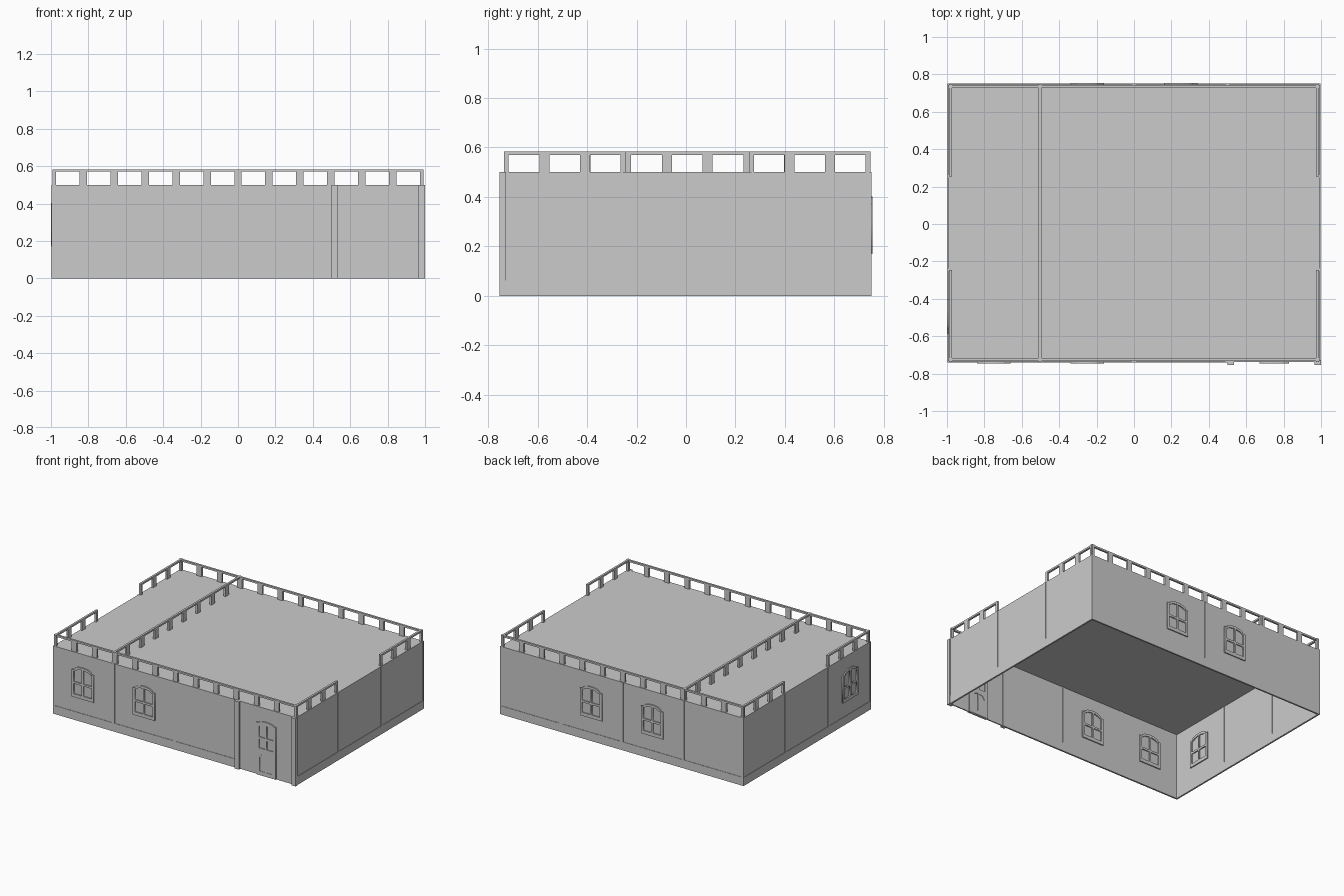
import bpy, bmesh, math
from mathutils import Matrix, Vector

if "Cube" in bpy.data.objects:
    bpy.data.objects.remove(bpy.data.objects["Cube"])

HX, HY, CY = 0.996, 0.745, 0.005      # half sizes of the wall box, y centre
ROOF, TOP = 0.5, 0.583


def boxes(name, M, items):
    """One object from boxes given as (u0, u1, d0, d1, z0, z1) in wall space."""
    bm = bmesh.new()
    for u0, u1, d0, d1, z0, z1 in items:
        mat = (M @ Matrix.Translation(((u0 + u1) / 2, (d0 + d1) / 2, (z0 + z1) / 2))
               @ Matrix.Diagonal((u1 - u0, d1 - d0, z1 - z0, 1)))
        bmesh.ops.create_cube(bm, size=1, matrix=mat)
    me = bpy.data.meshes.new(name)
    bm.to_mesh(me)
    bm.free()
    ob = bpy.data.objects.new(name, me)
    bpy.context.collection.objects.link(ob)
    return ob


def cutout(name, M, u, loops, half):
    """Flat plate with holes: first loop is the outline, the rest are openings."""
    cu = bpy.data.curves.new(name, 'CURVE')
    cu.dimensions = '2D'
    cu.fill_mode = 'BOTH'
    cu.extrude = half
    for pts in loops:
        sp = cu.splines.new('POLY')
        sp.points.add(len(pts) - 1)
        for p, (x, y) in zip(sp.points, pts):
            p.co = (x, y, 0, 1)
        sp.use_cyclic_u = True
    ob = bpy.data.objects.new(name, cu)
    ob.matrix_world = M @ Matrix.Translation((u, 0, 0)) @ Matrix.Rotation(math.pi / 2, 4, 'X')
    bpy.context.collection.objects.link(ob)
    bpy.context.view_layer.objects.active = ob
    ob.select_set(True)
    bpy.ops.object.convert(target='MESH')
    bpy.context.view_layer.objects.active.select_set(False)


def outline(w, z0, shoulder, top):
    """Rectangle with square shoulders and a low arch."""
    a = w - 0.018
    arch = [(a * math.cos(math.pi * i / 8), shoulder + (top - shoulder) * math.sin(math.pi * i / 8))
            for i in range(9)]
    return [(-w, z0), (w, z0), (w, shoulder)] + arch + [(-w, shoulder)]


def panes(x0, x1, za, zb, zc, side_top, mid_top):
    """Four panes, mirrored about the centre, upper ones with a curved top."""
    low = [(x0, za), (x1, za), (x1, zb), (x0, zb)]
    xm = x0 + (x1 - x0) * 0.55
    up = [(x0, zc), (x1, zc), (x1, side_top), (xm, mid_top - 0.007), (x0 + 0.008, mid_top), (x0, mid_top)]
    return [[(s * x, z) for x, z in p] for s in (1, -1) for p in (low, up)]


def wall_space(x, y, deg):
    return Matrix.Translation((x, y, 0)) @ Matrix.Rotation(math.radians(deg), 4, 'Z')


def railing(name, M, u0, u1, d=0.009, step=1 / 6):
    """Top rail with flat posts, thin posts at both ends."""
    a, b = d - 0.0075, d + 0.0075
    items = [(u0, u1, a, b, TOP - 0.013, TOP)]
    n = round((u1 - u0) / step)
    for i in range(n + 1):
        c = u0 + (u1 - u0) * i / n
        lo, hi = max(u0, c - 0.02), min(u1, c + 0.02)
        items.append((lo, hi, a, b, ROOF - 0.002, TOP - 0.01))
    boxes(name, M, items)


def wall(name, M, edges, windows):
    """Recessed panels between strips and a baseboard, with windows."""
    items = [(edges[0], edges[-1], -0.003, 0.003, 0, ROOF),
             (edges[0], edges[-1], -0.006, 0.006, 0, 0.062)]
    for e in edges:
        items.append((max(edges[0], e - 0.01), min(edges[-1], e + 0.01), -0.006, 0.006, 0.062, ROOF))
    boxes(name + "_wall", M, items)
    for u in windows:
        cutout(name + "_window", M, u,
               [outline(0.09, 0.175, 0.372, 0.402)] + panes(0.007, 0.072, 0.195, 0.27, 0.285, 0.362, 0.384),
               0.011)
        # window sill
        boxes(name + "_sill", M, [(u - 0.09, u + 0.09, -0.011, 0.011, 0.17, 0.18)])


T = 0.006
front = wall_space(0, CY - HY + T, 0)
back = wall_space(0, CY + HY - T, 180)
left = wall_space(-HX + T, CY, -90)
right = wall_space(HX - T, CY, 90)

# walls
wall("front", front, [-HX, -0.5, 0, 0.5], [-0.75, -0.25])
wall("back", back, [-HX, -0.5, 0, 0.5, HX], [-0.25, 0.25])
wall("left", left, [-HY, -0.25, 0.25, HY], [0.5])
wall("right", right, [-HY, -0.25, 0.25, HY], [])

# entrance bay: plain wall with two pilasters and the door
boxes("entrance_wall", front, [(0.5, HX, -0.004, 0.004, 0, ROOF)])
boxes("entrance_pilasters", front, [(0.5, 0.535, -0.021, 0.006, 0, ROOF),
                                    (0.965, 1.0, -0.021, 0.006, 0, ROOF)])
lower = [[(s * x, z) for x, z in ((0.008, 0.03), (0.052, 0.03), (0.052, 0.13), (0.035, 0.155), (0.008, 0.165))]
         for s in (1, -1)]
cutout("door", front, 0.75,
       [outline(0.08, 0.0, 0.385, 0.402)] + lower
       + panes(0.006, 0.056, 0.2, 0.265, 0.282, 0.36, 0.373), 0.011)
boxes("door_panels", front, [(0.695, 0.805, -0.008, 0.008, 0.025, 0.17)])

# flat roof
boxes("roof", Matrix(), [(-HX + T, HX - T, CY - HY + T, CY + HY - T, ROOF - 0.006, ROOF)])

# roof railings
railing("front_railing", front, -0.993, 0.993)
railing("back_railing", back, -0.993, 0.993)
for n, M in (("left", left), ("right", right)):
    railing(n + "_railing_a", M, -0.742, -0.25)
    railing(n + "_railing_b", M, 0.25, 0.742)
railing("inner_railing", wall_space(-0.503, CY, 90), -0.742, 0.742, d=0)
